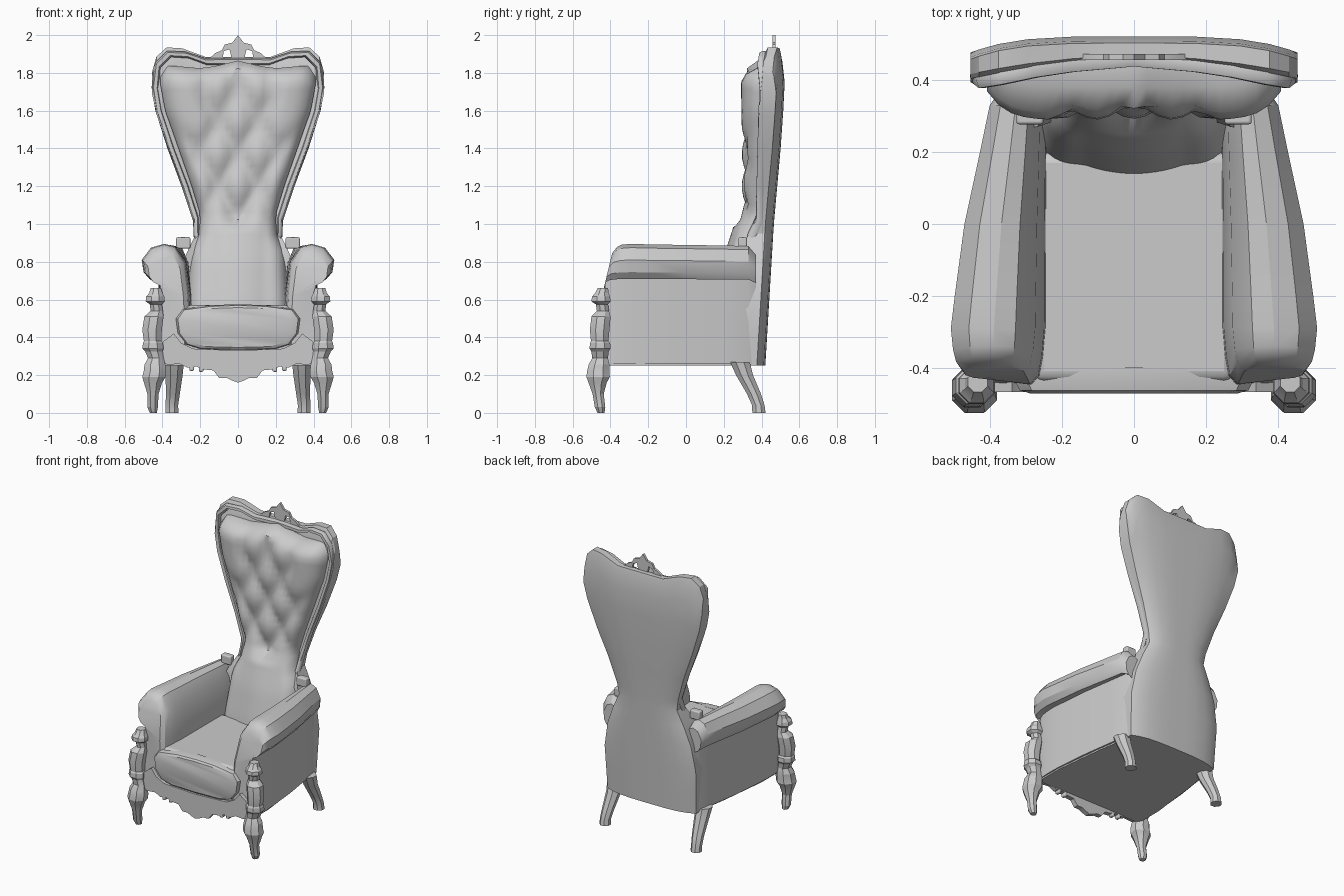
import bpy, bmesh
from math import sin, cos, pi, radians
from mathutils import Vector

if "Cube" in bpy.data.objects:
    bpy.data.objects.remove(bpy.data.objects["Cube"])

grey = bpy.data.materials.new("light grey")
grey.use_nodes = True
GREY = (0.6, 0.6, 0.6, 1)
grey.diffuse_color = GREY
grey.node_tree.nodes["Principled BSDF"].inputs["Base Color"].default_value = GREY


def lerp(table, t):
    """Piecewise linear lookup in a list of (key, value) pairs."""
    if t <= table[0][0]:
        return table[0][1]
    for (a, va), (b, vb) in zip(table, table[1:]):
        if t <= b:
            return va + (vb - va) * (t - a) / (b - a)
    return table[-1][1]


def finish(name, bm, mirror=False, bevel=0, angle=30):
    bmesh.ops.recalc_face_normals(bm, faces=bm.faces)
    me = bpy.data.meshes.new(name)
    bm.to_mesh(me)
    bm.free()
    me.materials.append(grey)
    ob = bpy.data.objects.new(name, me)
    bpy.context.collection.objects.link(ob)
    bpy.ops.object.select_all(action='DESELECT')
    ob.select_set(True)
    bpy.context.view_layer.objects.active = ob
    bpy.ops.object.shade_smooth_by_angle(angle=radians(angle))
    if bevel:
        mod = ob.modifiers.new("soft edges", 'BEVEL')
        mod.width, mod.segments = bevel, 3
    if mirror:
        ob.modifiers.new("other side", 'MIRROR').use_clip = True
    return ob


def loft(name, rings, **kw):
    """Skin a list of equal, even-sized rings and close both ends."""
    bm = bmesh.new()
    rows = [[bm.verts.new(p) for p in r] for r in rings]
    m = len(rows[0])
    for a, b in zip(rows, rows[1:]):
        for i in range(m):
            j = (i + 1) % m
            bm.faces.new((a[i], a[j], b[j], b[i]))
    for r in (rows[0], rows[-1]):
        for i in range(m // 2 - 1):
            bm.faces.new((r[i], r[i + 1], r[m - 2 - i], r[m - 1 - i]))
    return finish(name, bm, **kw)


def plate(name, outline, y0, y1):
    """Extrude an x-z outline from y0 to y1."""
    bm = bmesh.new()
    face = bm.faces.new([bm.verts.new((x, y0, z)) for x, z in outline])
    ext = bmesh.ops.extrude_face_region(bm, geom=[face])
    for v in ext["geom"]:
        if isinstance(v, bmesh.types.BMVert):
            v.co.y = y1
    return finish(name, bm)


def both(half):
    """Complete a half outline whose first and last points lie on x = 0."""
    return half + [(-x, z) for x, z in reversed(half[1:-1])]


def block(name, centre, size, bevel, mirror=False):
    bm = bmesh.new()
    bmesh.ops.create_cube(bm, size=1)
    for v in bm.verts:
        v.co = Vector(centre) + Vector([c * s for c, s in zip(v.co, size)])
    return finish(name, bm, mirror=mirror, bevel=bevel)


# Back shell: wide at the base, waisted, flaring into a crested top
width = [(.25, .34), (.55, .35), (.72, .32), (.85, .27), (.95, .222), (1.03, .235), (1.2, .29),
         (1.4, .365), (1.6, .43), (1.75, .455)]
rear = [(.25, .42), (1, .465), (1.5, .51), (1.8, .525), (1.9, .5)]
front = [(.25, .3), (.85, .32), (1, .42), (1.6, .435), (1.85, .45), (1.9, .475)]
crest = [(0, 0), (.38, 0), (.65, .045), (.83, .05), (.95, 0), (1, -.08)]
lift = [(1.2, 0), (1.6, .3), (1.8, .9), (1.88, 1)]
us = [-1, -.95, -.83, -.65, -.38, -.18, 0, .18, .38, .65, .83, .95, 1]
rings = []
for z in (.25, .4, .55, .72, .85, .95, 1.03, 1.2, 1.4, 1.6, 1.75, 1.86, 1.885):
    ring = []
    for side, order in ((0, us), (1, us[::-1])):
        for u in order:
            y = lerp(rear, z) - .045 * u ** 4 if side else lerp(front, z) - .05 * u * u
            ring.append((u * lerp(width, z), y, z + lerp(crest, abs(u)) * lerp(lift, z)))
    rings.append(ring)
loft("back_shell", rings)

# Rolled rim around the upper back
rim_half = [(lerp(width, z) - .012, lerp(front, z) - .03, z) for z in (.93, 1.03, 1.2, 1.4, 1.6, 1.72)]
rim_half += [(.425, .4, 1.84), (.365, .41, 1.9), (.27, .43, 1.895), (.17, .445, 1.86), (0, .46, 1.86)]
rings = []
for x, y, z in rim_half:
    out = Vector((x, 0, (z - 1.5) * (0.4 if z < 1.75 else 1.3))).normalized()
    rings.append([Vector((x, y, z)) + out * .02 * cos(k * pi / 3) + Vector((0, .025 * sin(k * pi / 3), 0))
                  for k in range(6)])
loft("back_rim", rings, mirror=True, angle=60)

# Tufted back padding with smooth wings and an arched lower cushion
pad_w = [(.5, .27), (.85, .25), (.95, .205), (1.05, .2), (1.2, .245), (1.4, .315), (1.6, .385), (1.75, .41)]
pad_y = [(.5, .155), (.6, .17), (.8, .215), (.95, .265), (1.05, .295), (1.4, .295), (1.76, .29), (1.81, .325),
         (1.83, .38)]
pad_top = [(0, .035), (.3, .005), (.5, -.005), (.9, .01), (1, -.02)]


def pad_front(u, x, z):
    y = lerp(pad_y, z) + .08 * abs(u) ** 8
    if z < 1.02:
        return y - .025 * max(0, 1 - (x / .14) ** 2)
    a, b = (pi * (s * x / .21 + (z - 1.03) / .34) for s in (1, -1))
    wing = lerp([(.17, 0), (.23, 1)], abs(x)) * lerp([(1.44, 0), (1.52, 1)], z)
    fade = (1 - u ** 4) * (1 - wing) * lerp([(1.76, 1), (1.83, 0)], z)
    return y + fade * .045 * (1 - abs(sin(a) * sin(b)) ** .7)


rings = []
cols = [i / 12 for i in range(-12, 13)]
for k in range(34):
    z = .5 + .0403 * k
    w = lerp(pad_w, z)
    rise = lerp([(1.55, 0), (1.8, 1)], z)
    ring = [(u * w, pad_front(u, u * w, z), z + rise * lerp(pad_top, abs(u))) for u in cols]
    ring += [(x, lerp(rear, z) - .07, zz) for x, y, zz in reversed(ring)]
    rings.append(ring)
loft("back_padding", rings, angle=50)

# Pierced crest ornament
plate("crest_ornament", both([(0, 2), (.03, 1.96), (.07, 1.95), (.085, 1.92), (.12, 1.905), (.17, 1.86),
                              (.085, 1.86), (.075, 1.915), (.045, 1.925), (.03, 1.86), (0, 1.86)]), .457, .474)

# Arms: one scrolled section swept front to back, pinched at the front and narrowing to the rear
section = [(.24, .26), (.24, .45), (.25, .62), (.275, .8), (.33, .88), (.39, .895),
           (.46, .875), (.51, .81), (.5, .745), (.47, .71), (.42, .715), (.42, .26)]
rings = []
# y, pivot x, width, height of the roll, backward lean of the roll
for y, px, k, h, lean in ((-.45, .39, .72, .83, .2), (-.425, .39, .88, .94, .2), (-.37, .39, .95, .985, .1),
                          (-.29, .24, 1, 1, 0), (-.2, .24, .96, .99, 0), (0, .24, .86, .98, 0),
                          (.2, .24, .7, .97, 0), (.33, .24, .6, .96, 0), (.37, .24, .5, .8, 0)):
    rings.append([(px + (x - px) * k, y + lean * max(0, z - .6), z if z < .6 else .6 + (z - .6) * h)
                  for x, z in section])
loft("arm", rings, mirror=True)

# Base under the seat
plan = [(0, -.455), (-.41, -.44), (-.41, -.25), (-.37, .1), (-.33, .35), (-.2, .41), (0, .42)]
loft("base", [[(x, y, z) for x, y in both(plan)] for z in (.25, .38)])

# Seat deck and the rounded pillow at its front
block("seat", (0, -.12, .45), (.56, .64, .24), .03)
pillow = both([(0, .33), (.2, .335), (.28, .36), (.325, .42), (.335, .5), (.3, .55), (.15, .57), (0, .575)])
rings = []
for y, s in ((-.472, .86), (-.463, .95), (-.43, 1), (-.4, 1)):
    rings.append([(x * s, y, .45 + (z - .45) * s) for x, z in pillow])
loft("seat_front_pillow", rings)

# Scalloped apron with small carved leaves
plate("apron", both([(0, .16), (.03, .17), (.06, .185), (.1, .185), (.13, .225), (.18, .23), (.22, .245),
                     (.27, .24), (.31, .26), (.37, .255), (.42, .27), (.42, .36), (.34, .42), (.3, .37),
                     (.24, .34), (0, .33)]), -.468, -.435)
for i, (x, z) in enumerate(((.195, .235), (.245, .24))):
    block("apron_leaf_%d" % (i + 1), (x, -.45, z), (.025, .035, .035), .008, mirror=True)

# Carved front posts and legs: height, centre x, centre y, radius
posts = [(0, .448, -.45, .02), (.03, .452, -.455, .03), (.1, .45, -.465, .032), (.16, .45, -.468, .052),
         (.19, .445, -.465, .067), (.22, .44, -.465, .064), (.255, .44, -.46, .06), (.29, .435, -.455, .045),
         (.325, .445, -.455, .05), (.34, .45, -.455, .06), (.37, .45, -.455, .058), (.38, .452, -.457, .05),
         (.44, .455, -.457, .056), (.51, .445, -.45, .055), (.54, .43, -.44, .035), (.575, .435, -.445, .035),
         (.59, .438, -.45, .055), (.615, .438, -.45, .052), (.635, .435, -.445, .038), (.66, .435, -.44, .03)]
loft("front_post", [[(cx + r * cos(k * pi / 4 - pi / 8), cy + r * sin(k * pi / 4 - pi / 8), z) for k in range(8)]
                    for z, cx, cy, r in posts], mirror=True, angle=20)

# Splayed rear legs
rear_legs = [(.27, .338, .285, .052), (.2, .338, .31, .045), (.1, .345, .36, .037), (.04, .35, .383, .033),
             (0, .35, .386, .035)]
loft("rear_leg", [[(x + r * a, y + r * b, z) for a, b in
                   ((-1, -.4), (-.4, -1), (.4, -1), (1, -.4), (1, .4), (.4, 1), (-.4, 1), (-1, .4))]
                  for z, x, y, r in rear_legs], mirror=True)

# Small knobs where the arms meet the back
block("arm_knob", (.29, .3, .9), (.075, .045, .06), .008, mirror=True)
